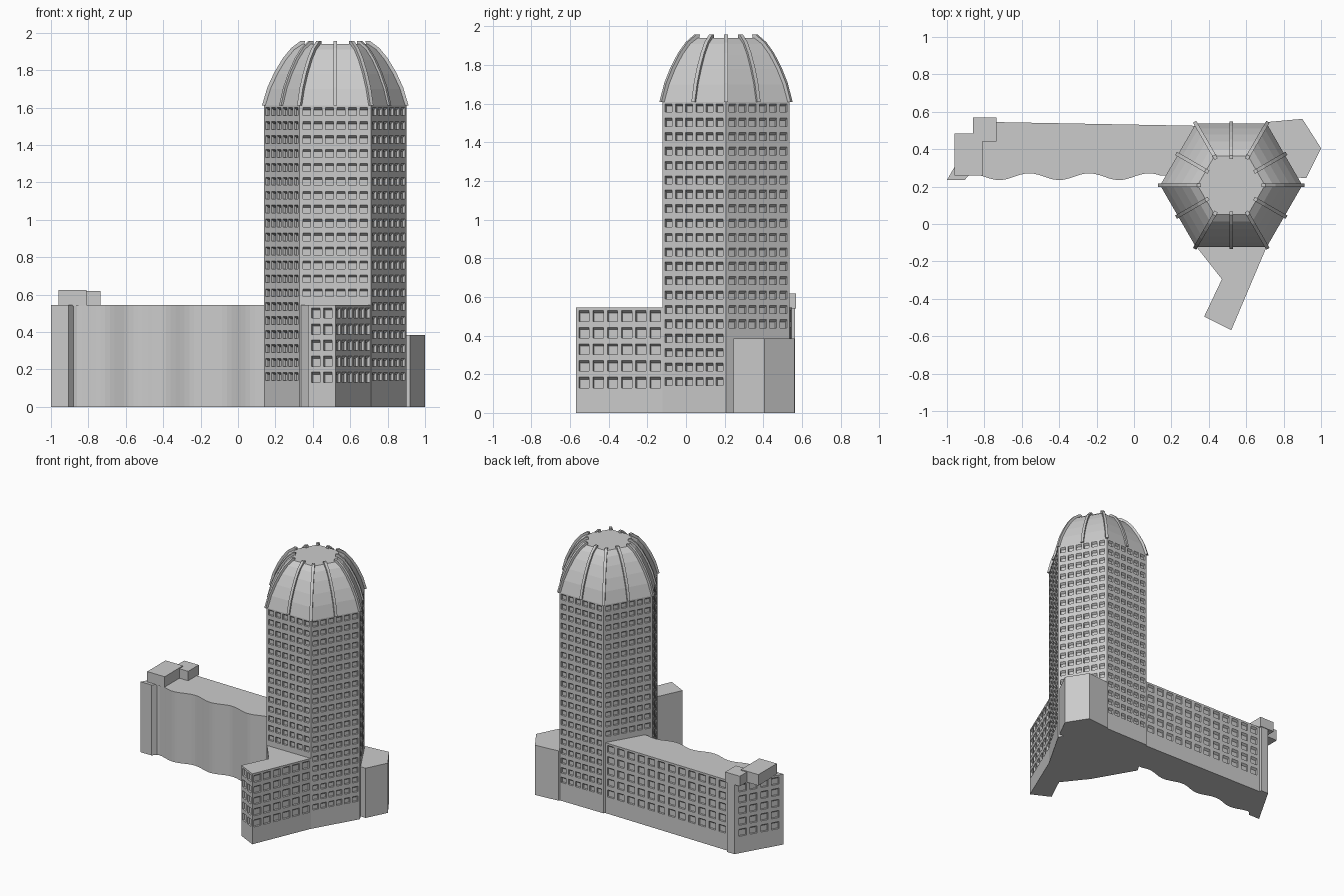
import bpy, bmesh, math
from mathutils import Vector

if "Cube" in bpy.data.objects:
    bpy.data.objects.remove(bpy.data.objects["Cube"])

CX, CY = 0.52, 0.207          # tower axis
DEPTH = 0.015                 # window recess


def finish(bm, name):
    bmesh.ops.remove_doubles(bm, verts=bm.verts, dist=0.00005)
    mesh = bpy.data.meshes.new(name)
    bm.to_mesh(mesh)
    bm.free()
    ob = bpy.data.objects.new(name, mesh)
    bpy.context.collection.objects.link(ob)
    return ob


def quad(bm, *cos):
    bm.faces.new([bm.verts.new(c) for c in cos])


def wall(bm, a, b, top, spec):
    """One wall from a to b; spec = (columns, pitch, width, row bottoms, height)."""
    a, b = Vector((*a, 0)), Vector((*b, 0))
    length = (b - a).length
    d = (b - a) / length
    inward = Vector((-d.y, d.x, 0)) * DEPTH

    def p(s, z, back=0):
        return a + d * s + Vector((0, 0, z)) + inward * back

    if not spec:
        quad(bm, p(0, 0), p(length, 0), p(length, top), p(0, top))
        return
    cols, pitch, w, rows, h = spec
    start = (length - (cols - 1) * pitch - w) / 2
    ss, zs = [0], [0]
    for i in range(cols):
        ss += [start + i * pitch, start + i * pitch + w]
    for z in rows:
        zs += [z, z + h]
    ss.append(length)
    zs.append(top)
    for i in range(len(ss) - 1):
        for j in range(len(zs) - 1):
            s0, s1, z0, z1 = ss[i], ss[i + 1], zs[j], zs[j + 1]
            outer = [p(s0, z0), p(s1, z0), p(s1, z1), p(s0, z1)]
            if i % 2 and j % 2:       # recessed window with sloping head
                zt = z1 - 0.012
                inner = [p(s0, z0, 1), p(s1, z0, 1), p(s1, zt, 1), p(s0, zt, 1)]
                quad(bm, *inner)
                for k in range(4):
                    n = (k + 1) % 4
                    quad(bm, outer[k], outer[n], inner[n], inner[k])
            else:
                quad(bm, *outer)


def block(name, pts, top, windows=None, base=0):
    """Upright prism from a counter-clockwise outline, some walls with windows."""
    bm = bmesh.new()
    windows = windows or {}
    for i, a in enumerate(pts):
        wall(bm, a, pts[(i + 1) % len(pts)], top - base, windows.get(i))
    quad(bm, *[(x, y, top - base) for x, y in pts])
    quad(bm, *[(x, y, 0) for x, y in reversed(pts)])
    ob = finish(bm, name)
    ob.location.z = base
    return ob


def box(name, x0, x1, y0, y1, z0, z1):
    return block(name, [(x0, y0), (x1, y0), (x1, y1), (x0, y1)], z1, base=z0)


def ring(r):
    return [(CX + r * math.cos(math.radians(60 * k)),
             CY + r * math.sin(math.radians(60 * k))) for k in range(6)]


# Hexagonal tower; rows start above whatever adjoins each wall
def tower_rows(first):
    rows = [0.142 + 0.0745 * k for k in range(first, 20)]
    return (6, 0.061, 0.042, rows, 0.042)


first_row = {0: 4, 1: 0, 2: 6, 3: 0, 4: 6, 5: 0}
block("tower", ring(0.38), 1.61, {i: tower_rows(f) for i, f in first_row.items()})

# Faceted dome with a flat top
profile = [(0.38, 1.61), (0.352, 1.70), (0.315, 1.78),
           (0.27, 1.855), (0.225, 1.91), (0.18, 1.94)]
bm = bmesh.new()
for (r0, z0), (r1, z1) in zip(profile, profile[1:]):
    lo, hi = ring(r0), ring(r1)
    for k in range(6):
        n = (k + 1) % 6
        quad(bm, (*lo[k], z0), (*lo[n], z0), (*hi[n], z1), (*hi[k], z1))
quad(bm, *[(x, y, 1.94) for x, y in ring(0.18)])
finish(bm, "dome")

# Twelve ribs: on the corners and the middle of each face
for k in range(12):
    scale = 1 if k % 2 == 0 else math.cos(math.pi / 6)
    ang = math.radians(30 * k)
    u = Vector((math.cos(ang), math.sin(ang), 0))
    side = Vector((-u.y, u.x, 0)) * 0.01
    outer = [(r * scale + 0.011, z + 0.008) for r, z in profile]
    outer[0] = (0.38 * scale + 0.012, 1.61)
    outer[-1] = (0.18 * scale + 0.004, 1.957)
    loop = outer + [(0.16 * scale + 0.002, 1.957)]
    loop += [(r * scale - 0.015, z - 0.008) for r, z in reversed(profile[1:])]
    loop += [(0.38 * scale - 0.015, 1.61)]
    bm = bmesh.new()
    pts = [Vector((CX, CY, z)) + u * r for r, z in loop]
    n = len(pts)
    quad(bm, *[q - side for q in reversed(pts)])
    quad(bm, *[q + side for q in pts])
    for i in range(n):
        j = (i + 1) % n
        quad(bm, pts[i] - side, pts[j] - side, pts[j] + side, pts[i] + side)
    bmesh.ops.recalc_face_normals(bm, faces=bm.faces)
    bmesh.ops.remove_doubles(bm, verts=bm.verts, dist=0.00005)
    bmesh.ops.recalc_face_normals(bm, faces=bm.faces)
    finish(bm, f"dome_rib_{k + 1}")

# Long wing with a wavy front wall
low_rows = [0.13 + 0.086 * k for k in range(5)]
wing = [(-1, 0.235), (-0.905, 0.235), (-0.88, 0.265)]
for i in range(41):
    x = -0.86 + i * 0.025
    wing.append((x, 0.253 - 0.018 * math.cos(2 * math.pi * (x + 0.72) / 0.32)))
back = len(wing) + 1
wing += [(0.33, 0.26), (0.33, 0.525), (-0.745, 0.545), (-0.745, 0.565), (-0.81, 0.565)]
block("long_wing", wing, 0.545,
      {back: (12, 0.088, 0.057, low_rows, 0.055),
       back + 3: (4, 0.084, 0.055, low_rows, 0.055)})

# Short front wing
front = [(0.33, -0.11), (0.34, -0.13), (0.47, -0.295), (0.375, -0.495),
         (0.52, -0.568), (0.71, -0.12), (0.70, -0.10)]
block("front_wing", front, 0.545,
      {3: (2, 0.072, 0.05, low_rows, 0.055),
       4: (6, 0.08, 0.058, low_rows, 0.055)})

# Low annex at the back right
block("annex", [(0.70, 0.53), (0.86, 0.25), (0.92, 0.245), (1.0, 0.405),
                (0.90, 0.562), (0.71, 0.545)], 0.385)

# Roof boxes at the far end of the long wing
box("roof_box_large", -0.96, -0.81, 0.26, 0.485, 0.54, 0.625)
box("roof_box_small", -0.86, -0.735, 0.44, 0.57, 0.54, 0.618)
